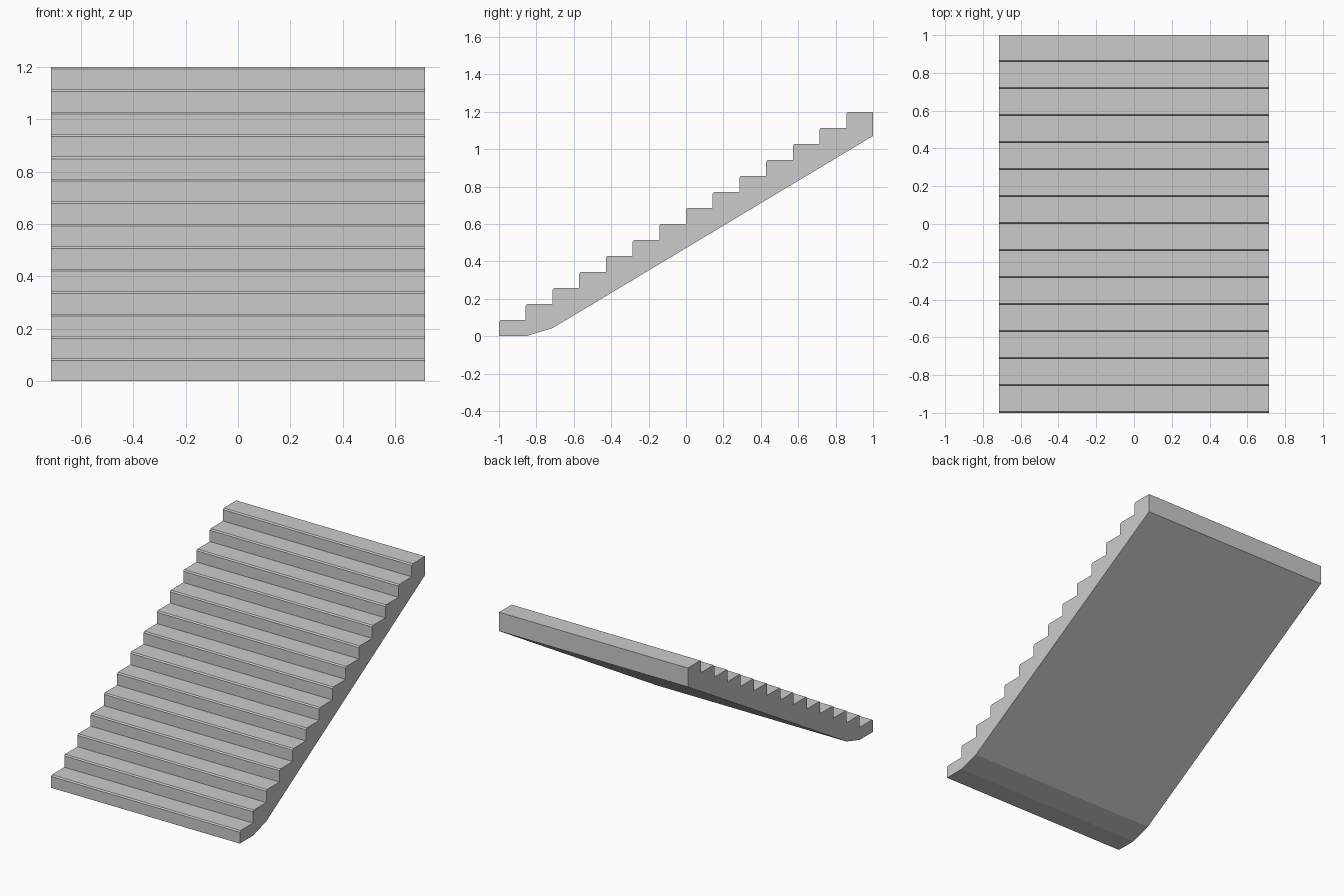
import bpy, bmesh

if "Cube" in bpy.data.objects:
    bpy.data.objects.remove(bpy.data.objects["Cube"])

STEPS = 14
RUN, RISE = 2 / STEPS, 1.2 / STEPS
HALF_WIDTH = 0.714
CHAMFER = 0.008

# Side profile (y, z): underside first, then stepped top with chamfered nosings
profile = [(1, 1.071), (-1 + 2 * RUN, 0.043), (-1 + RUN, 0.0), (-1, 0.0)]
for i in range(STEPS):
    y, z = -1 + i * RUN, (i + 1) * RISE
    if i:
        profile.append((y, z - RISE))
    profile += [(y, z - CHAMFER), (y + CHAMFER, z)]
profile.append((1, 1.2))

# Extrude the profile across the width of the flight
bm = bmesh.new()
face = bm.faces.new([bm.verts.new((-HALF_WIDTH, y, z)) for y, z in profile])
geom = bmesh.ops.extrude_face_region(bm, geom=[face], use_keep_orig=True)["geom"]
moved = [g for g in geom if isinstance(g, bmesh.types.BMVert)]
bmesh.ops.translate(bm, verts=moved, vec=(2 * HALF_WIDTH, 0, 0))
bmesh.ops.recalc_face_normals(bm, faces=bm.faces)

mesh = bpy.data.meshes.new("stair_flight")
bm.to_mesh(mesh)
bm.free()
bpy.context.collection.objects.link(bpy.data.objects.new("stair_flight", mesh))
